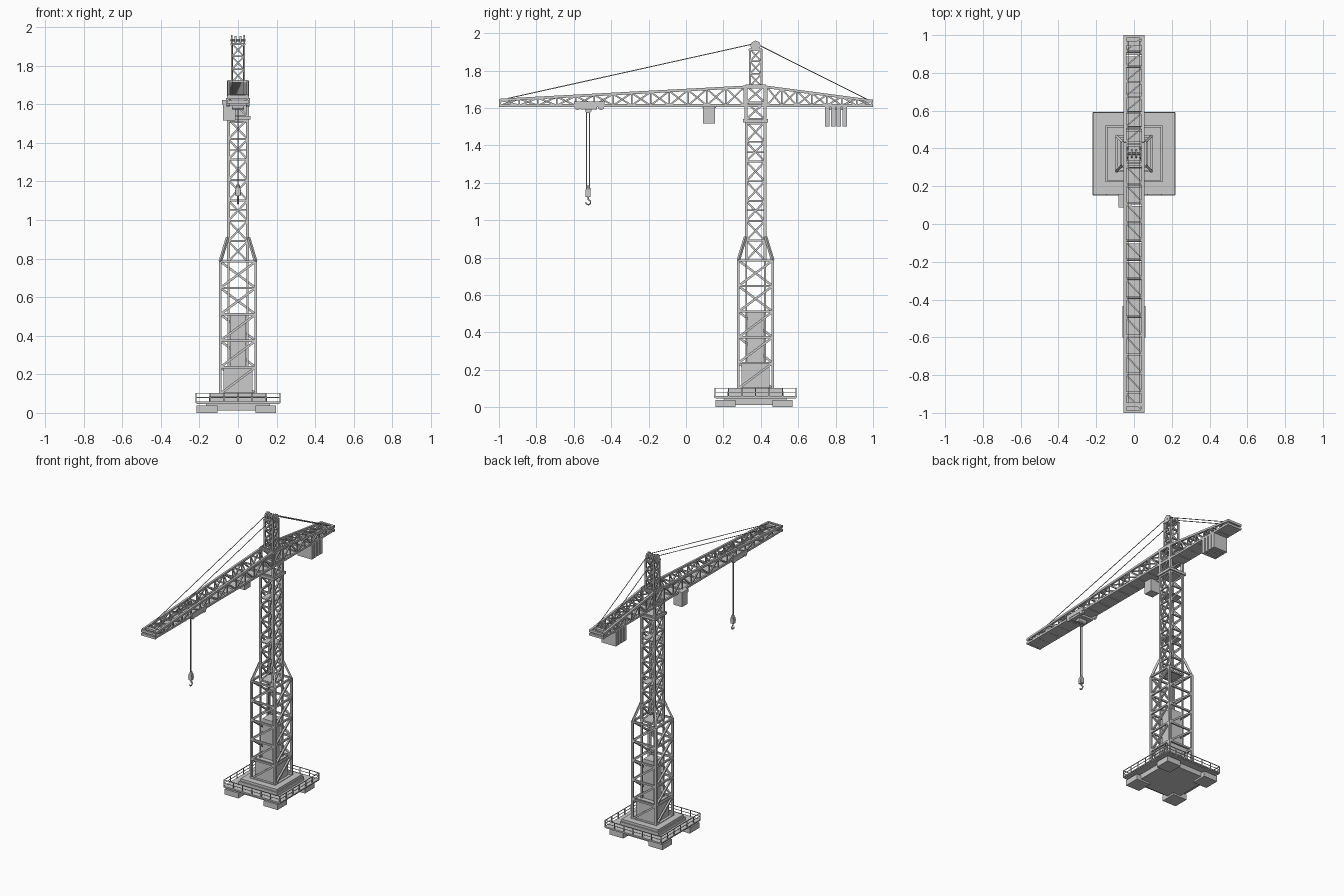
import bpy, bmesh, math
from mathutils import Vector, Matrix

if "Cube" in bpy.data.objects:
    bpy.data.objects.remove(bpy.data.objects["Cube"])

CY = 0.372  # mast axis in y


def finish(name, bm):
    me = bpy.data.meshes.new(name)
    bm.to_mesh(me)
    bm.free()
    ob = bpy.data.objects.new(name, me)
    bpy.context.collection.objects.link(ob)
    return ob


def box(bm, x0, x1, y0, y1, z0, z1):
    m = Matrix.Translation(((x0 + x1) / 2, (y0 + y1) / 2, (z0 + z1) / 2)) @ Matrix.Diagonal((x1 - x0, y1 - y0, z1 - z0, 1))
    bmesh.ops.create_cube(bm, size=1, matrix=m)


def sq(bm, h, z0, z1):
    box(bm, -h, h, CY - h, CY + h, z0, z1)


def beam(bm, a, b, w):
    a, b = Vector(a), Vector(b)
    d = b - a
    m = Matrix.Translation((a + b) / 2) @ d.to_track_quat('Z', 'Y').to_matrix().to_4x4() @ Matrix.Diagonal((w, w, d.length, 1))
    bmesh.ops.create_cube(bm, size=1, matrix=m)


def rod(bm, a, b, r, n=8):
    a, b = Vector(a), Vector(b)
    d = b - a
    m = Matrix.Translation((a + b) / 2) @ d.to_track_quat('Z', 'Y').to_matrix().to_4x4()
    bmesh.ops.create_cone(bm, cap_ends=True, segments=n, radius1=r, radius2=r, depth=d.length, matrix=m)


def corners(h, z):
    return [Vector((sx * h, CY + sy * h, z)) for sx, sy in ((-1, -1), (1, -1), (1, 1), (-1, 1))]


def lattice(bm, h, z0, z1, bays, leg, brace):
    # square tower: four legs, a ring and one diagonal per face in each bay
    for a, b in zip(corners(h, z0), corners(h, z1)):
        beam(bm, a, b, leg)
    for i in range(bays + 1):
        za = z0 + (z1 - z0) * i / bays
        zb = za + (z1 - z0) / bays
        lo, hi = corners(h, za), corners(h, zb)
        for k in range(4):
            beam(bm, lo[k], lo[(k + 1) % 4], brace)
            if i < bays:
                beam(bm, lo[k], hi[(k + 1) % 4], brace)


# Foot blocks and base slabs
bm = bmesh.new()
for x in (-0.215, 0.09):
    for y in (-0.215, 0.09):
        box(bm, x, x + 0.108, CY + y, CY + y + 0.108, 0, 0.038)
finish("foot_blocks", bm)
bm = bmesh.new()
sq(bm, 0.165, 0.012, 0.047)
sq(bm, 0.215, 0.046, 0.06)
sq(bm, 0.15, 0.06, 0.085)
sq(bm, 0.142, 0.085, 0.102)
finish("base_platform", bm)

# Platform railing
bm = bmesh.new()
for z, w in ((0.102, 0.004), (0.08, 0.003), (0.056, 0.008)):
    c = corners(0.217, z)
    for k in range(4):
        beam(bm, c[k], c[(k + 1) % 4], w)
c = corners(0.217, 0.05)
for k in range(4):
    for i in range(6):
        p = c[k].lerp(c[(k + 1) % 4], i / 6)
        beam(bm, p, p + Vector((0, 0, 0.053)), 0.005)
finish("base_railing", bm)

# Machinery housing inside the tower
bm = bmesh.new()
sq(bm, 0.075, 0.1, 0.24)
sq(bm, 0.042, 0.24, 0.515)
finish("tower_core", bm)

# Wide lower tower with tapered shoulders
bm = bmesh.new()
lattice(bm, 0.092, 0.1, 0.785, 5, 0.014, 0.012)
for a, b in zip(corners(0.092, 0.785), corners(0.054, 0.91)):
    beam(bm, a, b, 0.013)
finish("lower_tower", bm)

# Slim upper mast with inner floors
bm = bmesh.new()
lattice(bm, 0.05, 0.785, 1.525, 7, 0.015, 0.01)
for a, b in zip(corners(0.05, 0.24), corners(0.05, 0.79)):
    beam(bm, a, b, 0.01)
finish("upper_mast", bm)
bm = bmesh.new()
for z in (0.785, 1.05, 1.36):
    sq(bm, 0.048, z, z + 0.006)
finish("mast_floors", bm)

# Slewing collar and turret
bm = bmesh.new()
sq(bm, 0.066, 1.522, 1.54)
sq(bm, 0.056, 1.512, 1.522)
lattice(bm, 0.05, 1.54, 1.72, 2, 0.016, 0.01)
finish("slewing_turret", bm)

# Tower head with end plates and sheaves
bm = bmesh.new()
lattice(bm, 0.031, 1.715, 1.915, 3, 0.011, 0.008)
sq(bm, 0.038, 1.908, 1.916)
finish("tower_head", bm)
bm = bmesh.new()
for s in (-1, 1):
    rod(bm, (s * 0.028, CY, 1.932), (s * 0.037, CY, 1.932), 0.028, 8)
    rod(bm, (s * 0.008, CY, 1.932), (s * 0.017, CY, 1.932), 0.022, 16)
rod(bm, (-0.04, CY, 1.932), (0.04, CY, 1.932), 0.007, 10)
finish("head_sheaves", bm)

# Jib and counter jib: box truss with sloping top chords
W, ZB = 0.048, 1.613


def boom(name, y_in, y_tip, z_tip, bays):
    bm = bmesh.new()
    top = lambda t: 1.712 + (z_tip - 1.712) * t
    for s in (-1, 1):
        beam(bm, (s * W, y_in, ZB), (s * W, y_tip, ZB), 0.014)
        beam(bm, (s * W, y_in, top(0)), (s * W, y_tip, top(1)), 0.014)
    for i in range(bays + 1):
        t, u = i / bays, (i + 1) / bays
        y, y2 = y_in + (y_tip - y_in) * t, y_in + (y_tip - y_in) * u
        beam(bm, (-W, y, top(t)), (W, y, top(t)), 0.009)
        beam(bm, (-W, y, ZB), (W, y, ZB), 0.012)
        for s in (-1, 1):
            beam(bm, (s * W, y, ZB), (s * W, y, top(t)), 0.008)
            if i < bays:
                flip = (i % 2 == 0) == (s > 0)
                za, zb = (ZB, top(u)) if flip else (top(t), ZB)
                beam(bm, (s * W, y, za), (s * W, y2, zb), 0.009)
        if i < bays:
            beam(bm, (-W, y, top(t)), (W, y2, top(u)), 0.007)
    finish(name, bm)


boom("main_jib", CY - 0.06, -0.992, 1.643, 13)
boom("counter_jib", CY + 0.06, 0.992, 1.638, 7)
bm = bmesh.new()
for s in (-1, 1):
    for z in (ZB, 1.712):
        beam(bm, (s * W, CY - 0.06, z), (s * W, CY + 0.06, z), 0.016)
finish("jib_root", bm)

# Jib floor panels with narrow gaps
bm = bmesh.new()
n = 20
for i in range(n):
    y = -0.99 + 1.98 * i / n
    box(bm, -0.042, 0.042, y + 0.003, y + 1.98 / n - 0.003, 1.606, 1.611)
finish("jib_floor", bm)

# Boom end frames
bm = bmesh.new()
for s in (-1, 1):
    for z in (1.613, 1.638):
        box(bm, -0.056, 0.056, s * 0.993 - 0.007, s * 0.993 + 0.007, z - 0.008, z + 0.008)
    box(bm, -0.04, 0.04, s * 0.957 - 0.012, s * 0.957 + 0.012, 1.633, 1.65)
finish("boom_ends", bm)

# Stay cables
bm = bmesh.new()
for x in (-0.03, 0.03):
    rod(bm, (x, CY, 1.945), (x, -0.957, 1.65), 0.0025, 6)
    rod(bm, (x, CY, 1.945), (x, 0.965, 1.648), 0.0025, 6)
finish("stay_cables", bm)

# Counterweight slabs
bm = bmesh.new()
for i in range(4):
    y = 0.743 + i * 0.031
    box(bm, -0.055, 0.055, y, y + 0.024, 1.502, 1.607)
box(bm, -0.04, 0.04, 0.743, 0.86, 1.59, 1.608)
finish("counterweights", bm)

# Operator cabin
bm = bmesh.new()
box(bm, -0.078, -0.012, 0.092, 0.156, 1.517, 1.61)
box(bm, -0.082, -0.055, 0.088, 0.16, 1.6, 1.622)
finish("cabin", bm)

# Trolley with wheels and hanging pulleys
bm = bmesh.new()
for s in (-1, 1):
    box(bm, s * 0.057 - 0.004, s * 0.057 + 0.004, -0.6, -0.435, 1.606, 1.634)
    for y in (-0.58, -0.455):
        rod(bm, (s * 0.045, y, 1.606), (s * 0.06, y, 1.606), 0.017, 12)
box(bm, -0.058, 0.058, -0.565, -0.475, 1.592, 1.606)
rod(bm, (-0.03, -0.522, 1.59), (0.03, -0.522, 1.59), 0.018, 12)
finish("trolley", bm)

# Hoist ropes and hook block
bm = bmesh.new()
for y in (-0.531, -0.515):
    rod(bm, (0, y, 1.6), (0, y, 1.165), 0.003, 6)
finish("hoist_ropes", bm)
bm = bmesh.new()
box(bm, -0.012, 0.012, -0.536, -0.51, 1.125, 1.165)
bmesh.ops.create_cone(bm, cap_ends=True, segments=8, radius1=0.013, radius2=0.007, depth=0.02,
                      matrix=Matrix.Translation((0, -0.523, 1.175)))
rod(bm, (-0.015, -0.523, 1.145), (0.015, -0.523, 1.145), 0.01, 10)
finish("hook_block", bm)

# Hook
cu = bpy.data.curves.new("hook", 'CURVE')
cu.dimensions = '3D'
cu.bevel_depth = 0.0045
cu.bevel_resolution = 1
cu.use_fill_caps = True
pts = [(-0.523, 1.128), (-0.523, 1.112)]
for i in range(9):
    a = math.radians(80 - i * 32)
    pts.append((-0.523 + 0.013 * math.cos(a), 1.096 + 0.013 * math.sin(a)))
sp = cu.splines.new('POLY')
sp.points.add(len(pts) - 1)
for p, (y, z) in zip(sp.points, pts):
    p.co = (0, y, z, 1)
bpy.context.collection.objects.link(bpy.data.objects.new("hook", cu))
